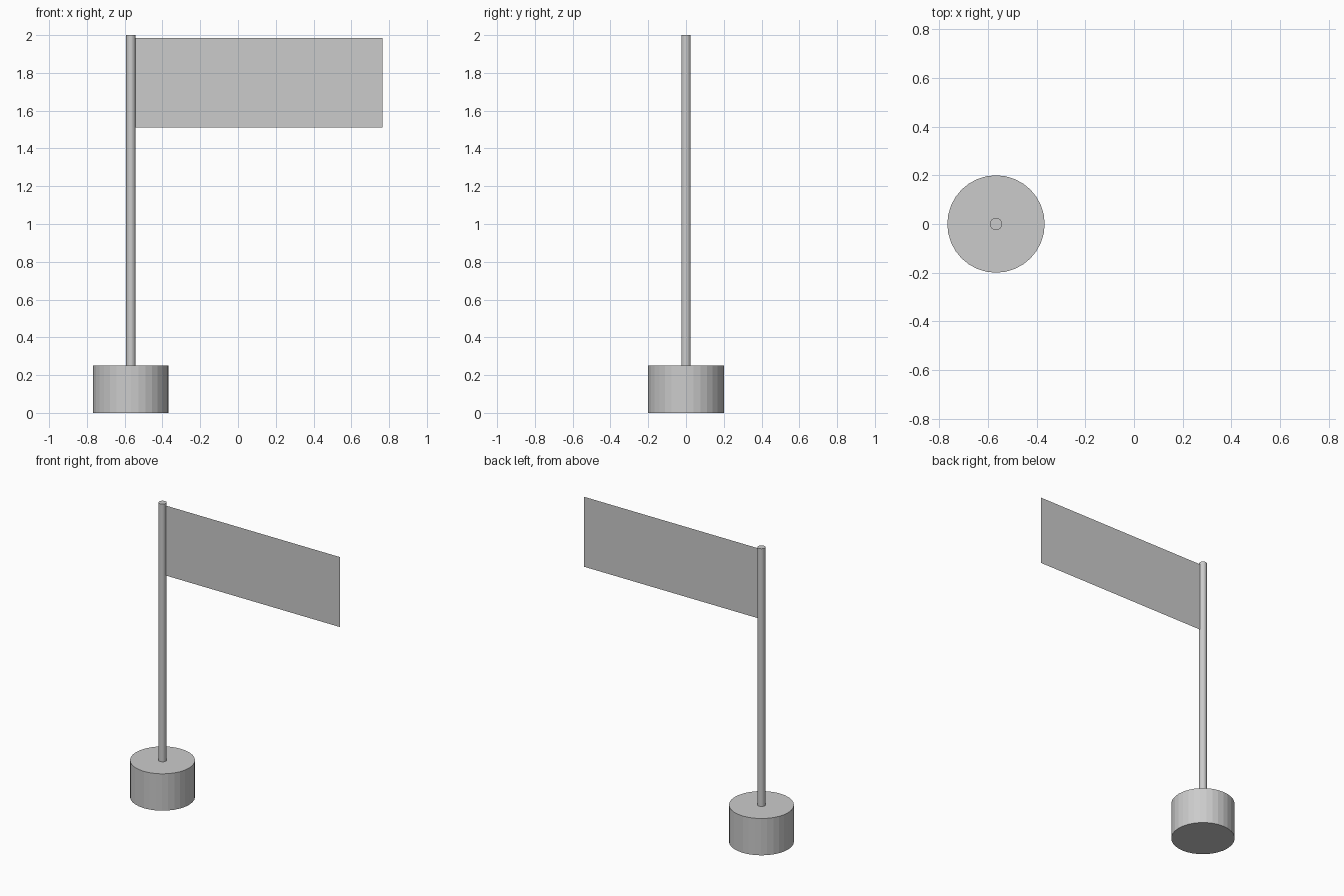
import bpy
import math

if "Cube" in bpy.data.objects:
    bpy.data.objects.remove(bpy.data.objects["Cube"])

POLE_X = -0.567


def cylinder(name, radius, z0, z1, sides):
    bpy.ops.mesh.primitive_cylinder_add(
        vertices=sides, radius=radius, depth=z1 - z0,
        location=(POLE_X, 0, (z0 + z1) / 2))
    obj = bpy.context.object
    obj.name = name
    return obj


# Heavy round base and slim pole
cylinder("base", 0.2, 0.0, 0.25, 32)
cylinder("pole", 0.025, 0.25, 2.0, 32)

# Flag: a single flat sheet hung from the pole
x0, x1, z0, z1 = POLE_X + 0.023, 0.765, 1.51, 1.985
bpy.ops.mesh.primitive_plane_add(
    size=1, location=((x0 + x1) / 2, 0, (z0 + z1) / 2),
    rotation=(math.pi / 2, 0, 0))
flag = bpy.context.object
flag.name = "flag"
flag.scale = (x1 - x0, z1 - z0, 1)
